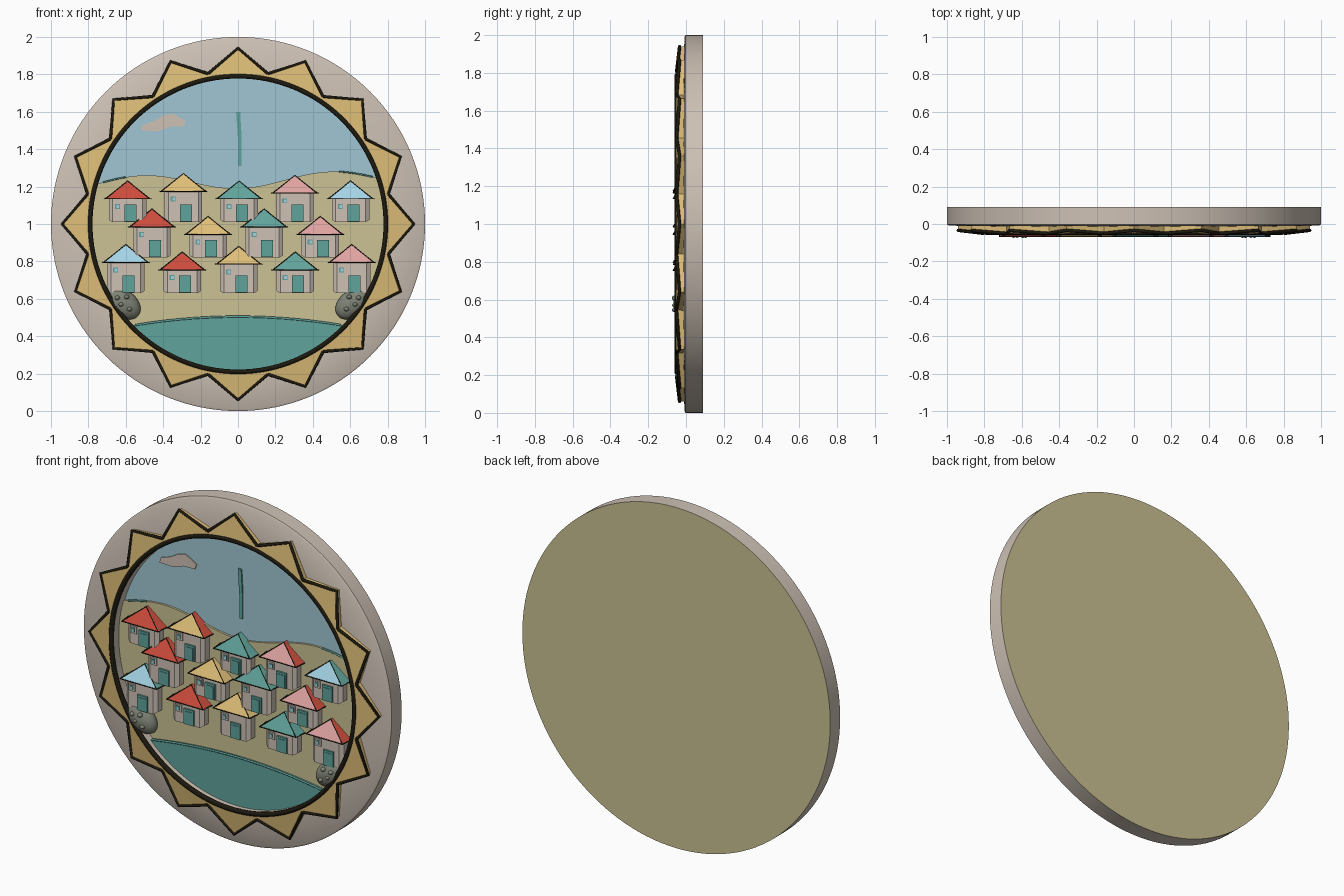
import bpy, bmesh
from math import sin, cos, pi, sqrt
from mathutils import Vector

if "Cube" in bpy.data.objects:
    bpy.data.objects.remove(bpy.data.objects["Cube"])


def material(name, rgb):
    col = [((c / 255 + 0.055) / 1.055) ** 2.4 for c in rgb] + [1]
    m = bpy.data.materials.new(name)
    m.use_nodes = True
    m.diffuse_color = col
    bsdf = next(n for n in m.node_tree.nodes if n.type == "BSDF_PRINCIPLED")
    bsdf.inputs["Base Color"].default_value = col
    return m


STONE = material("warm stone", (205, 193, 181))
SAND = material("sand", (203, 194, 148))
SKY = material("sky blue", (160, 198, 211))
TEAL = material("teal", (96, 163, 155))
RED = material("brick red", (203, 76, 60))
YELLOW = material("ochre yellow", (222, 190, 120))
PINK = material("rose pink", (222, 163, 160))
BLUE = material("pale blue", (165, 212, 230))
BLACK = material("outline black", (28, 25, 14))
ROCK = material("rock grey", (128, 132, 118))


def mesh(name, verts, faces, *mats):
    me = bpy.data.meshes.new(name)
    me.from_pydata(verts, [], faces)
    bm = bmesh.new()
    bm.from_mesh(me)
    bmesh.ops.recalc_face_normals(bm, faces=bm.faces)
    bm.to_mesh(me)
    bm.free()
    for m in mats:
        me.materials.append(m)
    ob = bpy.data.objects.new(name, me)
    bpy.context.collection.objects.link(ob)
    return ob


def smooth(ob):
    bpy.ops.object.select_all(action="DESELECT")
    ob.select_set(True)
    bpy.context.view_layer.objects.active = ob
    bpy.ops.object.shade_smooth_by_angle()


def prism(name, pts, front, back, mat):
    """Solid with an (x, z) outline; front may be one depth or one per point."""
    n = len(pts)
    fr = front if isinstance(front, (list, tuple)) else [front] * n
    verts = [(x, y, z) for (x, z), y in zip(pts, fr)] + [(x, back, z) for x, z in pts]
    faces = [range(n), range(n, 2 * n)]
    faces += [(i, (i + 1) % n, (i + 1) % n + n, i + n) for i in range(n)]
    return mesh(name, verts, [tuple(f) for f in faces], mat)


def box(name, x, z, w, h, front, back, mat):
    w /= 2
    return prism(name, [(x - w, z), (x + w, z), (x + w, z + h), (x - w, z + h)], front, back, mat)


def polar(r, a):
    return (r * sin(a), 1 + r * cos(a))


def circle(r, n=128):
    return [polar(r, 2 * pi * i / n) for i in range(n)]


def below(f, r):
    """Part of the round picture lying under the height line f(x)."""
    top, low = [], []
    for i in range(1, 100):
        x = r * sin(pi * (i / 100 - 0.5))
        h = sqrt(r * r - x * x)
        if f(x) > 1 - h:
            top.append((x, min(f(x), 1 + h)))
            low.append((x, 1 - h))
    return top + low[::-1]


def tube(name, paths, radius, mat, cyclic=False):
    cu = bpy.data.curves.new(name, "CURVE")
    cu.dimensions = "3D"
    cu.bevel_depth = radius
    cu.bevel_resolution = 1
    cu.use_fill_caps = True
    for path in paths:
        s = cu.splines.new("POLY")
        s.points.add(len(path) - 1)
        for p, co in zip(s.points, path):
            p.co = (*co, 1)
        s.use_cyclic_u = cyclic
    cu.materials.append(mat)
    ob = bpy.data.objects.new(name, cu)
    bpy.context.collection.objects.link(ob)


# Round frame: lathed rim with a raised inner lip
profile = [(0.78, 0.03), (0.78, -0.042), (0.80, -0.042), (0.81, -0.014),
           (0.99, -0.008), (1.0, -0.002), (1.0, 0.089), (0.78, 0.089)]
N, P = 128, len(profile)
verts, faces = [], []
for i in range(N):
    for j, (r, y) in enumerate(profile):
        x, z = polar(r, 2 * pi * i / N)
        verts.append((x, y, z))
        a, b = i * P, (i + 1) % N * P
        k = (j + 1) % P
        faces.append((a + j, a + k, b + k, b + j))
smooth(mesh("frame_rim", verts, faces, STONE))
smooth(prism("back_panel", circle(1.0), 0.088, 0.09, SAND))

# Landscape layers
prism("sky_panel", circle(0.79), 0.02, 0.087, SKY)
hill_line = lambda x: 1.19 + 0.08 * sin(pi * x) ** 2 + 0.02 * x
prism("sand_hill", below(hill_line, 0.785), 0.008, 0.03, SAND)
water_line = lambda x: 0.505 - 0.15 * x * x
prism("water", below(water_line, 0.785), -0.012, 0.03, TEAL)
tube("shore_edge", [[(x / 20, -0.01, water_line(x / 20)) for x in range(-11, 12)]], 0.006, TEAL)
tube("hill_edge", [[(s * x / 50, 0.01, hill_line(s * x / 50)) for x in range(a, 37)]
                   for s, a in ((1, 27), (-1, 30))], 0.005, TEAL)
prism("cloud", [(-0.52, 1.50), (-0.43, 1.495), (-0.36, 1.52), (-0.29, 1.52), (-0.28, 1.55),
                (-0.31, 1.57), (-0.35, 1.59), (-0.40, 1.58), (-0.45, 1.55), (-0.51, 1.53)],
      0.013, 0.022, STONE)
prism("sky_streak", [(0, 1.31), (0.02, 1.31), (0.02, 1.45), (0.012, 1.6), (-0.01, 1.6), (0, 1.45)],
      0.012, 0.022, TEAL)

# Sun rays with dark outlines
outlines = []
for i in range(16):
    a = i * pi / 8
    half = pi / 16
    pts = [polar(0.79, a - half), polar(0.82, a - half), polar(0.94, a),
           polar(0.82, a + half), polar(0.79, a + half), polar(0.79, a)]
    depth = [-0.052, -0.05, -0.034, -0.05, -0.052, -0.056]
    prism("sun_ray", pts, depth, -0.005, YELLOW)
    outlines.append([(x, y, z) for (x, z), y in list(zip(pts, depth))[1:4]])
tube("ray_outlines", outlines, 0.009, BLACK)
tube("inner_ring", [[(x, -0.046, z) for x, z in circle(0.79)]], 0.014, BLACK, True)


# Houses: bay-fronted walls, hipped roof, door and window
def house(x, base, apex, roof, side):
    eave = apex - 0.095
    foot = [(-0.1, 0.02), (-0.1, -0.03), (-0.08, -0.045), (0.08, -0.045), (0.1, -0.03), (0.1, 0.02)]
    n = len(foot)
    drop = [0.012, 0.012, 0, 0, 0.012, 0.012]
    v = [(x + u, y, base + d) for (u, y), d in zip(foot, drop)]
    v += [(x + u, y, eave + 0.01) for u, y in foot]
    f = [tuple(range(n)), tuple(range(n, 2 * n))]
    f += [(i, (i + 1) % n, (i + 1) % n + n, i + n) for i in range(n)]
    mesh("house_walls", v, f, STONE)
    w, fr = 0.125, -0.068
    v = [(x - w, 0.02, eave), (x - w * 0.95, fr, eave), (x + w * 0.95, fr, eave),
         (x + w, 0.02, eave), (x, -0.01, apex), (x, 0.02, apex)]
    ob = mesh("house_roof", v, [(0, 1, 2, 3), (1, 2, 4), (0, 1, 4, 5), (2, 3, 5, 4), (0, 3, 5)],
              roof, side)
    for p in ob.data.polygons:
        p.material_index = int(p.normal.x > 0.3)
    edge = [Vector(c) for c in v]
    tube("roof_outline", [edge[:4], [edge[1], edge[4], edge[2]]], 0.003, BLACK)
    box("house_door", x + 0.015, base + 0.004, 0.064, 0.09, -0.056, -0.04, TEAL)
    box("door_panel", x + 0.017, base + 0.01, 0.044, 0.072, -0.059, -0.05, TEAL)
    wz = eave - 0.062
    box("window_frame", x - 0.055, wz, 0.042, 0.042, -0.051, -0.04, STONE)
    box("window_pane", x - 0.055, wz + 0.008, 0.026, 0.026, -0.054, -0.045, TEAL)
    box("window_shine", x - 0.052, wz + 0.012, 0.014, 0.016, -0.056, -0.05, BLUE)


rows = [
    (1.01, -0.59, 0.298, [(1.23, RED, RED), (1.27, YELLOW, RED), (1.23, TEAL, TEAL),
                          (1.26, PINK, RED), (1.23, BLUE, TEAL)]),
    (0.82, -0.46, 0.30, [(1.08, RED, RED), (1.04, YELLOW, YELLOW), (1.08, TEAL, TEAL),
                         (1.04, PINK, RED)]),
    (0.63, -0.60, 0.302, [(0.89, BLUE, TEAL), (0.85, RED, RED), (0.88, YELLOW, YELLOW),
                          (0.85, TEAL, TEAL), (0.89, PINK, RED)]),
]
for base, x0, step, homes in rows:
    for i, (apex, roof, side) in enumerate(homes):
        house(x0 + i * step, base, apex, roof, side)


# Boulders with pebbles on both shores
def rock(name, loc, scale, turn=0.0):
    bpy.ops.mesh.primitive_uv_sphere_add(segments=24, ring_count=14, location=loc, rotation=(0, turn, 0))
    ob = bpy.context.object
    ob.name = name
    ob.scale = scale
    ob.data.materials.append(ROCK)
    smooth(ob)


for s in (-1, 1):
    rock("boulder", (s * 0.615, -0.012, 0.575), (0.105, 0.055, 0.072), -s * 0.65)
    for dx, dz in ((0.03, 0.03), (-0.02, 0.035), (-0.035, -0.03), (0.01, -0.005)):
        rock("pebble", (s * (0.615 + dx), -0.058, 0.575 + dz), (0.014, 0.016, 0.012))
